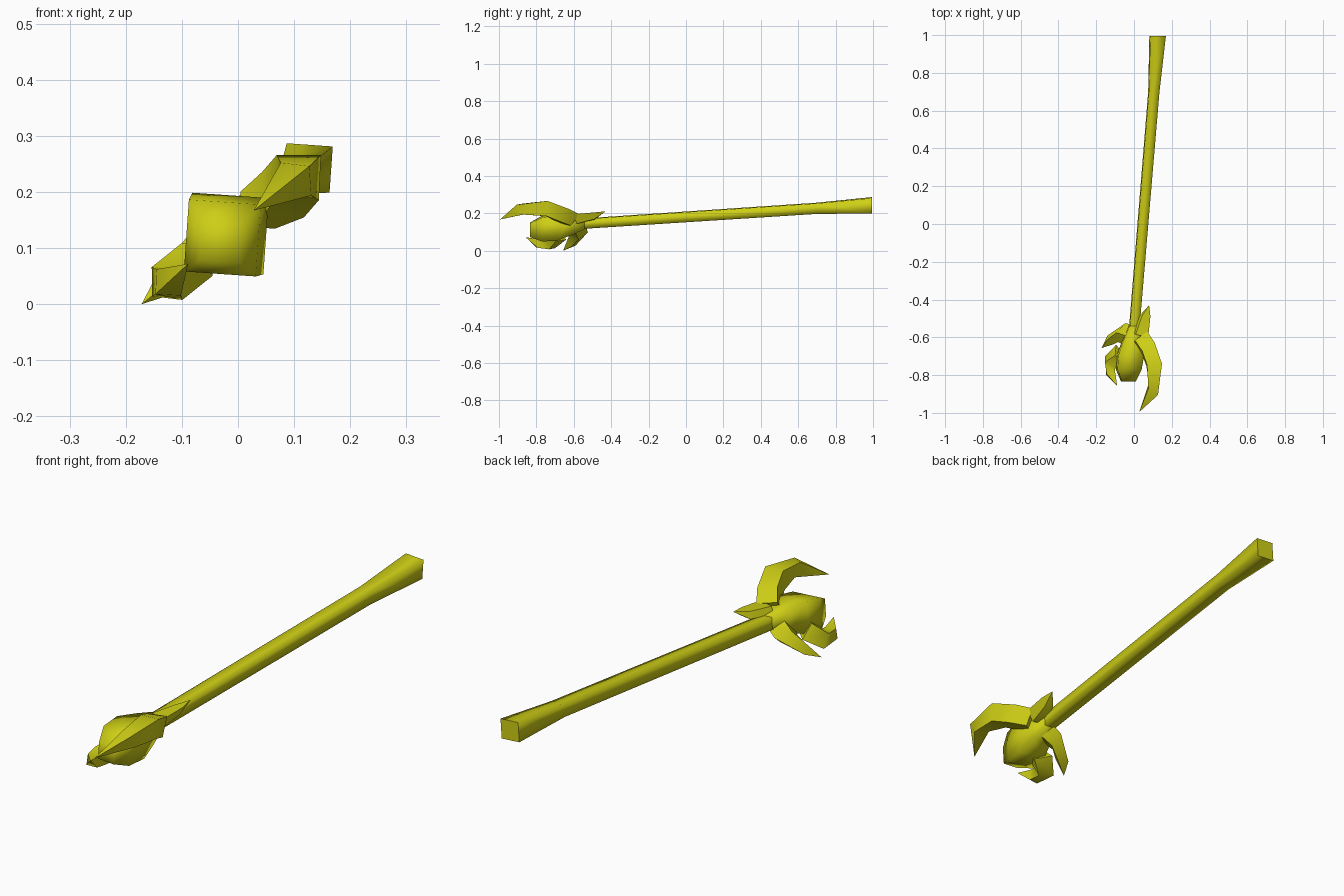
import bpy
import bmesh
from math import radians
from mathutils import Vector

if "Cube" in bpy.data.objects:
    bpy.data.objects.remove(bpy.data.objects["Cube"])

mat = bpy.data.materials.new("olive yellow")
mat.diffuse_color = (0.62, 0.62, 0.008, 1)
mat.use_nodes = True
mat.node_tree.nodes["Principled BSDF"].inputs["Base Color"].default_value = mat.diffuse_color

# Direction across the slanted plane in which the claws lie
SIDE = Vector((-0.68, 0, 0.73)).normalized()


def loft(name, rings, tip=None, flat_caps=True, angle=None):
    """Skin four-cornered rings, closing the end with a cap or a point."""
    bm = bmesh.new()
    vs = [[bm.verts.new(p) for p in ring] for ring in rings]
    for a, b in zip(vs, vs[1:]):
        for i in range(4):
            j = (i + 1) % 4
            bm.faces.new((a[i], a[j], b[j], b[i])).smooth = True
    caps = [bm.faces.new(vs[0])]
    if tip:
        t = bm.verts.new(tip)
        for i in range(4):
            bm.faces.new((vs[-1][i], vs[-1][(i + 1) % 4], t)).smooth = True
    else:
        caps.append(bm.faces.new(vs[-1]))
    for f in caps:
        f.smooth = not flat_caps
        if flat_caps:
            for e in f.edges:
                e.smooth = False
    bmesh.ops.recalc_face_normals(bm, faces=bm.faces)
    me = bpy.data.meshes.new(name)
    bm.to_mesh(me)
    bm.free()
    me.materials.append(mat)
    ob = bpy.data.objects.new(name, me)
    bpy.context.collection.objects.link(ob)
    if angle:
        bpy.context.view_layer.objects.active = ob
        ob.select_set(True)
        bpy.ops.object.shade_smooth_by_angle(angle=radians(angle))
        ob.select_set(False)
    return ob


def square(x, y, z, r):
    """Square ring, turned slightly about the shaft."""
    k = 0.07 * r
    return [(x - r + k, y, z + r + k), (x + r + k, y, z + r - k),
            (x + r - k, y, z - r - k), (x - r - k, y, z - r + k)]


def claw(name, sections, tip):
    """Hooked claw from (outer ridge, inner ridge, half thickness) sections."""
    rings = []
    for outer, inner, t in sections:
        o, i = Vector(outer), Vector(inner)
        m = (o + i) / 2
        rings.append([o, m + SIDE * t, i, m - SIDE * t])
    loft(name, rings, tip, angle=60)


# Shaft, flared at the pommel end
loft("shaft", [square(-0.001, -0.58, 0.143, 0.026),
               square(0.105, 0.70, 0.227, 0.028),
               square(0.125, 0.995, 0.243, 0.041)])

# Swollen head
loft("head", [square(0.001, -0.54, 0.146, 0.027),
              square(-0.008, -0.61, 0.136, 0.048),
              square(-0.018, -0.69, 0.126, 0.068),
              square(-0.028, -0.77, 0.118, 0.064),
              square(-0.030, -0.835, 0.112, 0.036)], flat_caps=False)

# Large hook
claw("large_claw", [
    ((0.070, -0.57, 0.195), (0.000, -0.66, 0.140), 0.045),
    ((0.110, -0.63, 0.225), (0.050, -0.71, 0.165), 0.055),
    ((0.148, -0.74, 0.266), (0.065, -0.75, 0.185), 0.055),
    ((0.127, -0.905, 0.246), (0.080, -0.84, 0.200), 0.040),
], (0.028, -0.995, 0.167))

# Short spike pointing back along the shaft
claw("back_spike", [
    ((0.075, -0.60, 0.195), (-0.010, -0.57, 0.145), 0.035),
    ((0.087, -0.49, 0.205), (0.025, -0.49, 0.165), 0.022),
], (0.080, -0.43, 0.211))

# Small hook near the shaft
claw("rear_claw", [
    ((0.000, -0.535, 0.135), (-0.030, -0.65, 0.115), 0.035),
    ((-0.045, -0.525, 0.098), (-0.085, -0.625, 0.080), 0.040),
    ((-0.140, -0.59, 0.028), (-0.110, -0.637, 0.050), 0.025),
], (-0.172, -0.657, 0.0))

# Small hook near the front
claw("front_claw", [
    ((-0.095, -0.64, 0.060), (-0.050, -0.75, 0.100), 0.040),
    ((-0.153, -0.70, 0.014), (-0.100, -0.765, 0.060), 0.040),
    ((-0.147, -0.80, 0.018), (-0.100, -0.785, 0.060), 0.032),
], (-0.089, -0.857, 0.072))
